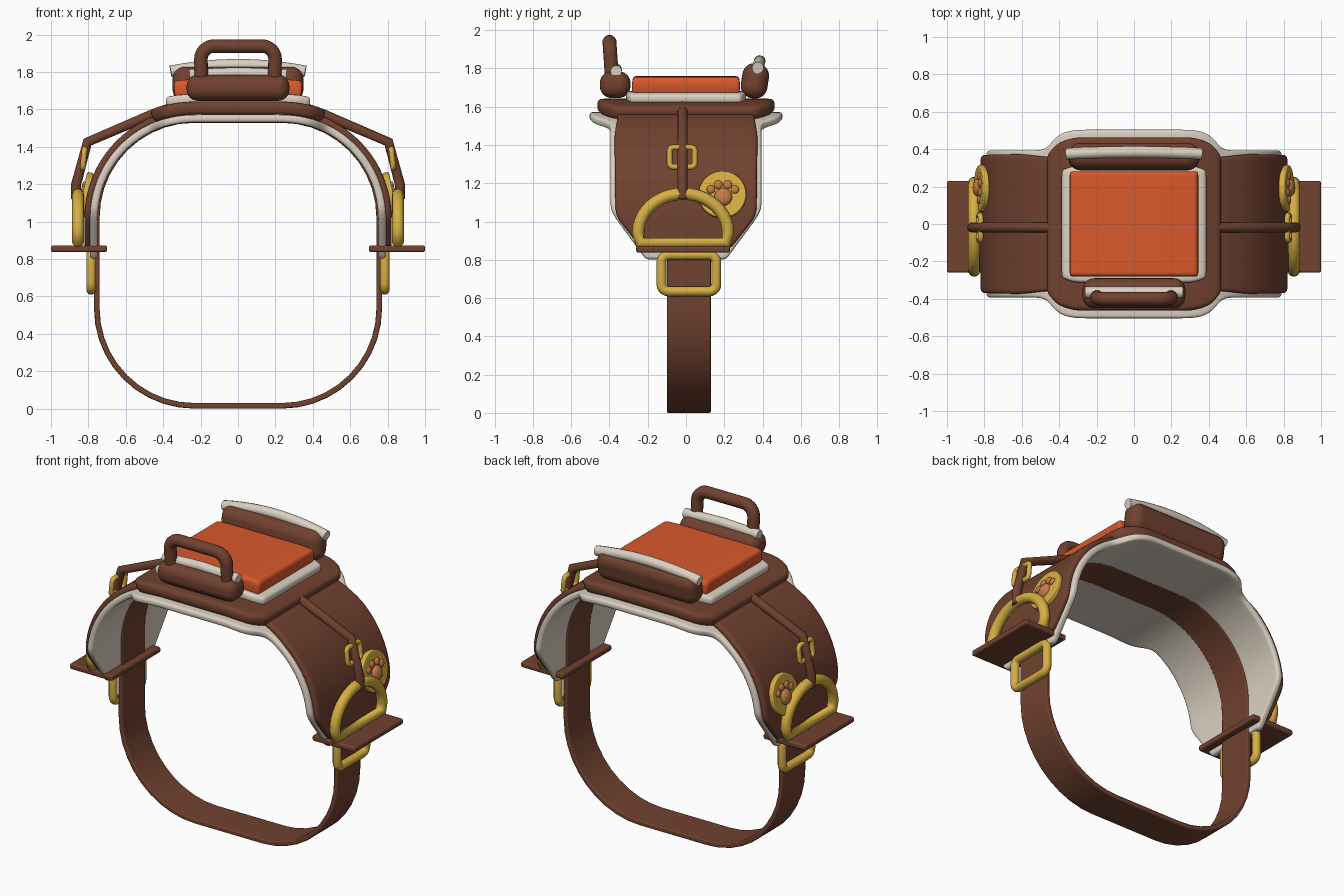
import bpy, bmesh, math
from mathutils import Matrix, Vector

cube = bpy.data.objects.get("Cube")
if cube:
    bpy.data.objects.remove(cube, do_unlink=True)


def material(name, rgb):
    m = bpy.data.materials.new(name)
    m.use_nodes = True
    m.diffuse_color = (*rgb, 1)
    m.node_tree.nodes["Principled BSDF"].inputs["Base Color"].default_value = (*rgb, 1)
    return m


leather = material("brown leather", (0.165, 0.054, 0.029))
fleece = material("cream fleece", (0.71, 0.64, 0.54))
brass = material("brass", (0.68, 0.43, 0.055))
cushion = material("orange cushion", (0.7, 0.1, 0.025))
copper = material("copper pad", (0.56, 0.2, 0.065))


def link(name, data, mat):
    ob = bpy.data.objects.new(name, data)
    bpy.context.scene.collection.objects.link(ob)
    data.materials.append(mat)
    return ob


def mesh_object(name, bm, mat):
    me = bpy.data.meshes.new(name)
    bm.to_mesh(me)
    bm.free()
    for p in me.polygons:
        p.use_smooth = True
    return link(name, me, mat)


def bevel(ob, width, segments=4):
    b = ob.modifiers.new("rounded edges", "BEVEL")
    b.width, b.segments = width, segments
    b.limit_method, b.angle_limit = "ANGLE", math.radians(50)
    b.harden_normals = True


def thicken(ob, thickness, offset):
    s = ob.modifiers.new("thickness", "SOLIDIFY")
    s.thickness, s.offset = thickness, offset


def rounded_box(name, mat, size, loc, radius, tilt=0):
    bm = bmesh.new()
    bmesh.ops.create_cube(bm, size=1, matrix=Matrix.Diagonal((*size, 1)))
    ob = mesh_object(name, bm, mat)
    ob.location, ob.rotation_euler.x = loc, tilt
    bevel(ob, radius, 6)


def fillet(points, radius, closed=True, steps=8):
    """Round the corners of a polyline."""
    pts, out = [Vector(p) for p in points], []
    for i, p in enumerate(pts):
        if not closed and i in (0, len(pts) - 1):
            out.append(p)
            continue
        a = (pts[i - 1] - p).normalized()
        b = (pts[(i + 1) % len(pts)] - p).normalized()
        half = a.angle(b) / 2
        centre = p + (a + b).normalized() * radius / math.sin(half)
        reach = radius / math.tan(half)
        u = (p + a * reach - centre).normalized()
        v = (p + b * reach - centre).normalized()
        out += [centre + radius * u.slerp(v, k / steps) for k in range(steps + 1)]
    return out


def tube(name, mat, points, radius, closed=False):
    cu = bpy.data.curves.new(name, "CURVE")
    cu.dimensions, cu.bevel_depth, cu.bevel_resolution = "3D", radius, 4
    cu.use_fill_caps = True
    sp = cu.splines.new("POLY")
    sp.points.add(len(points) - 1)
    for q, p in zip(sp.points, points):
        q.co = (*p, 1)
    sp.use_cyclic_u = closed
    link(name, cu, mat)


# Arch that every draped layer follows: flat top, round shoulder, straight side
FLAT, R, TOP = 0.24, 0.51, 1.53
ARC = R * math.pi / 2


def arch(s, off):
    sign, s = (1 if s >= 0 else -1), abs(s)
    if s <= FLAT:
        x, z = s, TOP + off
    else:
        a = min((s - FLAT) / R, math.pi / 2)
        x = FLAT + (R + off) * math.sin(a)
        z = TOP - R + (R + off) * math.cos(a) - max(0, s - FLAT - ARC)
    return sign * x, z


def width_at(profile, s):
    for (s0, w0), (s1, w1) in zip(profile, profile[1:]):
        if s <= s1:
            return w0 + (w1 - w0) * (s - s0) / (s1 - s0)
    return profile[-1][1]


def draped_sheet(name, mat, profile, off, thickness, rim):
    """Soft sheet over the arch; profile pairs are (distance from top centre, half width)."""
    end = profile[-1][0]
    half = [s for s, w in profile] + [end - rim]
    count = round(end / 0.06)
    for s in (end * i / count for i in range(count)):
        if min(abs(s - t) for t in half) > 0.025:
            half.append(s)
    bm = bmesh.new()
    rows = []
    for s in sorted(set(half) | {-s for s in half}):
        x, z = arch(s, off)
        w = width_at(profile, abs(s))
        inner = w - rim
        ys = [-w] + [inner * t / 3 for t in range(-3, 4)] + [w]
        rows.append([bm.verts.new((x, y, z)) for y in ys])
    for a, b in zip(rows, rows[1:]):
        for j in range(len(a) - 1):
            bm.faces.new((a[j], b[j], b[j + 1], a[j + 1]))
    ob = mesh_object(name, bm, mat)
    thicken(ob, thickness, 1)
    sub = ob.modifiers.new("softness", "SUBSURF")
    sub.levels = sub.render_levels = 2


# Draped layers from the lining up to the cushion
draped_sheet("fleece_lining", fleece,
             [(0, 0.505), (0.3, 0.505), (0.37, 0.495), (0.42, 0.46), (0.46, 0.405),
              (0.51, 0.395), (1.01, 0.395), (1.26, 0.21)], 0, 0.042, 0.025)
draped_sheet("side_flaps", leather,
             [(0, 0.35), (0.45, 0.36), (0.6, 0.375), (1.03, 0.37), (1.2, 0.235)],
             0.03, 0.042, 0.03)
draped_sheet("top_panel", leather,
             [(0, 0.465), (0.31, 0.465), (0.38, 0.44), (0.44, 0.37)], 0.04, 0.072, 0.04)
draped_sheet("seat_trim", fleece, [(0, 0.315), (0.3, 0.315), (0.36, 0.29)], 0.095, 0.057, 0.03)
draped_sheet("seat_cushion", cushion, [(0, 0.283), (0.318, 0.283)], 0.13, 0.1, 0.025)

# Girth strap: a closed band around the whole loop
loop = fillet([(-0.755, 0, 0.015), (0.755, 0, 0.015), (0.755, 0, 1.543), (-0.755, 0, 1.543)],
              0.52, steps=10)
bm = bmesh.new()
edges = [[bm.verts.new((p.x, y, p.z)) for y in (-0.1, 0.13)] for p in loop]
for i, a in enumerate(edges):
    b = edges[(i + 1) % len(edges)]
    bm.faces.new((a[0], b[0], b[1], a[1]))
strap = mesh_object("girth_strap", bm, leather)
thicken(strap, 0.03, 0)
bevel(strap, 0.008, 2)

# Pommel with carrying handle, and raised cantle
rounded_box("pommel_roll", leather, (0.55, 0.16, 0.14), (0, -0.37, 1.715), 0.062)
tube("pommel_piping", fleece,
     [(-0.26, -0.365, 1.785), (0, -0.365, 1.795), (0.26, -0.365, 1.785)], 0.03)
tube("handle", leather, fillet([(-0.195, -0.385, 1.72), (-0.2, -0.4, 1.938),
                                (0.2, -0.4, 1.938), (0.195, -0.385, 1.72)], 0.07, False), 0.037)
rounded_box("cantle_roll", leather, (0.7, 0.14, 0.185), (0, 0.36, 1.735), 0.065, -0.15)
tube("cantle_piping", fleece,
     [(0.36 * t, 0.385 - 0.01 * t * t, 1.838 - 0.035 * t * t)
      for t in (k / 6 for k in range(-6, 7))], 0.031)


def frame(name, s, y, half_width, low, high, radius):
    """Rectangular brass buckle from corner points (x, z)."""
    (x0, z0), (x1, z1) = low, high
    tube(name, brass, fillet([(s * x0, y - half_width, z0), (s * x0, y + half_width, z0),
                              (s * x1, y + half_width, z1), (s * x1, y - half_width, z1)],
                             radius * 1.4, steps=5), radius, True)


# Side hardware, repeated on both sides
for side, s in (("left", 1), ("right", -1)):
    tube(side + "_hanging_strap", leather,
         [(s * x, -0.018, z) for x, z in
          ((0.36, 1.607), (0.46, 1.572), (0.805, 1.425), (0.865, 1.2), (0.865, 1.12))], 0.027)
    frame(side + "_small_buckle", s, -0.02, 0.066, (0.83, 1.285), (0.82, 1.388), 0.015)
    frame(side + "_girth_buckle", s, 0.015, 0.143, (0.785, 0.635), (0.785, 0.825), 0.026)

    # D-shaped ring standing on the foot plate
    bow = [(s * 0.855, -0.015 + 0.235 * math.cos(a), 0.94 + 0.205 * math.sin(a))
           for a in (math.pi * k / 20 for k in range(21))]
    foot = [(s * 0.855, -0.015 + y, 0.89) for y in (-0.225, 0.225)]
    tube(side + "_d_ring", brass, bow + foot, 0.032, True)
    rounded_box(side + "_foot_plate", leather, (0.3, 0.49, 0.036), (s * 0.85, -0.015, 0.855), 0.012)

    # Round badge lying on the flap, with raised pads
    flip = Matrix.Diagonal((s, 1, 1, 1))
    place = flip @ Matrix.Translation((0.815, 0.19, 1.14)) @ Matrix.Rotation(-0.208, 4, "Y")
    bm = bmesh.new()
    bmesh.ops.create_cone(bm, cap_ends=True, segments=40, radius1=0.125, radius2=0.125, depth=0.035,
                          matrix=place @ Matrix.Rotation(math.pi / 2, 4, "Y"))
    bmesh.ops.recalc_face_normals(bm, faces=bm.faces)
    bevel(mesh_object(side + "_badge", bm, brass), 0.008, 2)
    bm = bmesh.new()
    for y, z, r in ((0.005, -0.015, 0.047), (-0.06, 0.025, 0.022), (-0.022, 0.05, 0.023),
                    (0.028, 0.05, 0.023), (0.066, 0.025, 0.022)):
        bmesh.ops.create_uvsphere(bm, u_segments=16, v_segments=10, radius=r,
                                  matrix=place @ Matrix.Translation((0.018, y, z))
                                  @ Matrix.Diagonal((0.55, 1, 1, 1)))
    bmesh.ops.recalc_face_normals(bm, faces=bm.faces)
    mesh_object(side + "_badge_pads", bm, copper)
